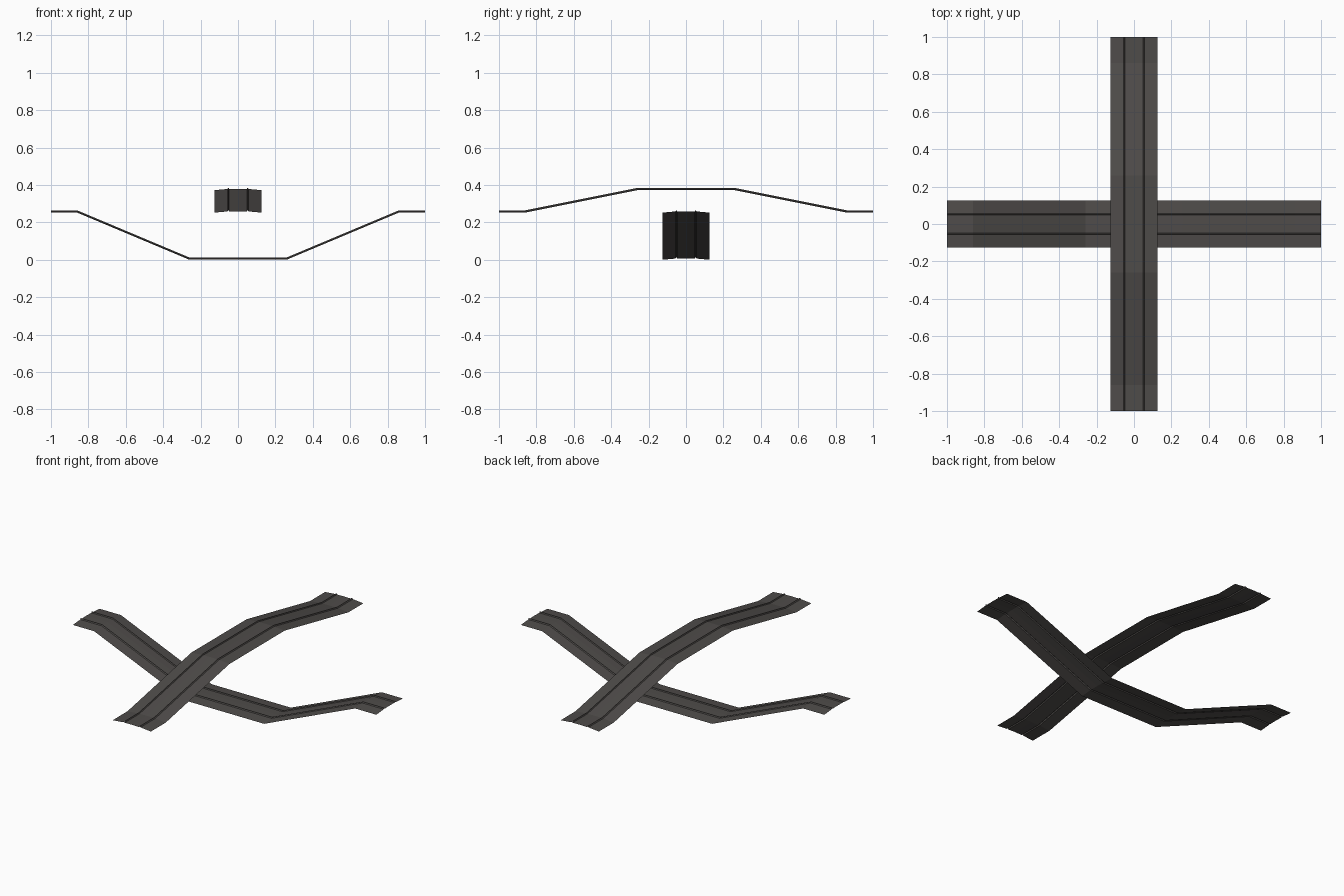
import bpy

if "Cube" in bpy.data.objects:
    bpy.data.objects.remove(bpy.data.objects["Cube"])

# one dark ballast colour
mat = bpy.data.materials.new("dark_gravel_grey")
mat.diffuse_color = (0.078, 0.072, 0.068, 1)
mat.use_nodes = True
mat.node_tree.nodes["Principled BSDF"].inputs["Base Color"].default_value = mat.diffuse_color

# half cross-section of the track bed (offset, height): flat middle, small rail, sloping shoulder
HALF = [(0.0, 0.007), (0.047, 0.006), (0.050, 0.012), (0.053, 0.012), (0.057, 0.006), (0.126, 0.0)]
SECTION = [(-o, h) for o, h in reversed(HALF[1:])] + HALF


def track(name, end_z, mid_z, along_x):
    """Sweep the open cross-section along a path with level ends and a level middle."""
    path = [(-1.0, end_z), (-0.86, end_z), (-0.26, mid_z),
            (0.26, mid_z), (0.86, end_z), (1.0, end_z)]
    n = len(SECTION)
    verts = []
    for s, z in path:
        for o, h in SECTION:
            verts.append((s, -o, z + h) if along_x else (o, s, z + h))
    faces = []
    for i in range(len(path) - 1):
        for j in range(n - 1):
            a = i * n + j
            f = (a, a + 1, a + n + 1, a + n)
            faces.append(f[::-1] if along_x else f)
    # keep normals pointing up
    mesh = bpy.data.meshes.new(name)
    mesh.from_pydata(verts, [], faces)
    mesh.update()
    if mesh.polygons[0].normal.z < 0:
        mesh.flip_normals()
    mesh.materials.append(mat)
    obj = bpy.data.objects.new(name, mesh)
    bpy.context.collection.objects.link(obj)


# lower track dips under, upper track rises over
track("lower_track", 0.252, 0.0, True)
track("upper_track", 0.252, 0.372, False)
